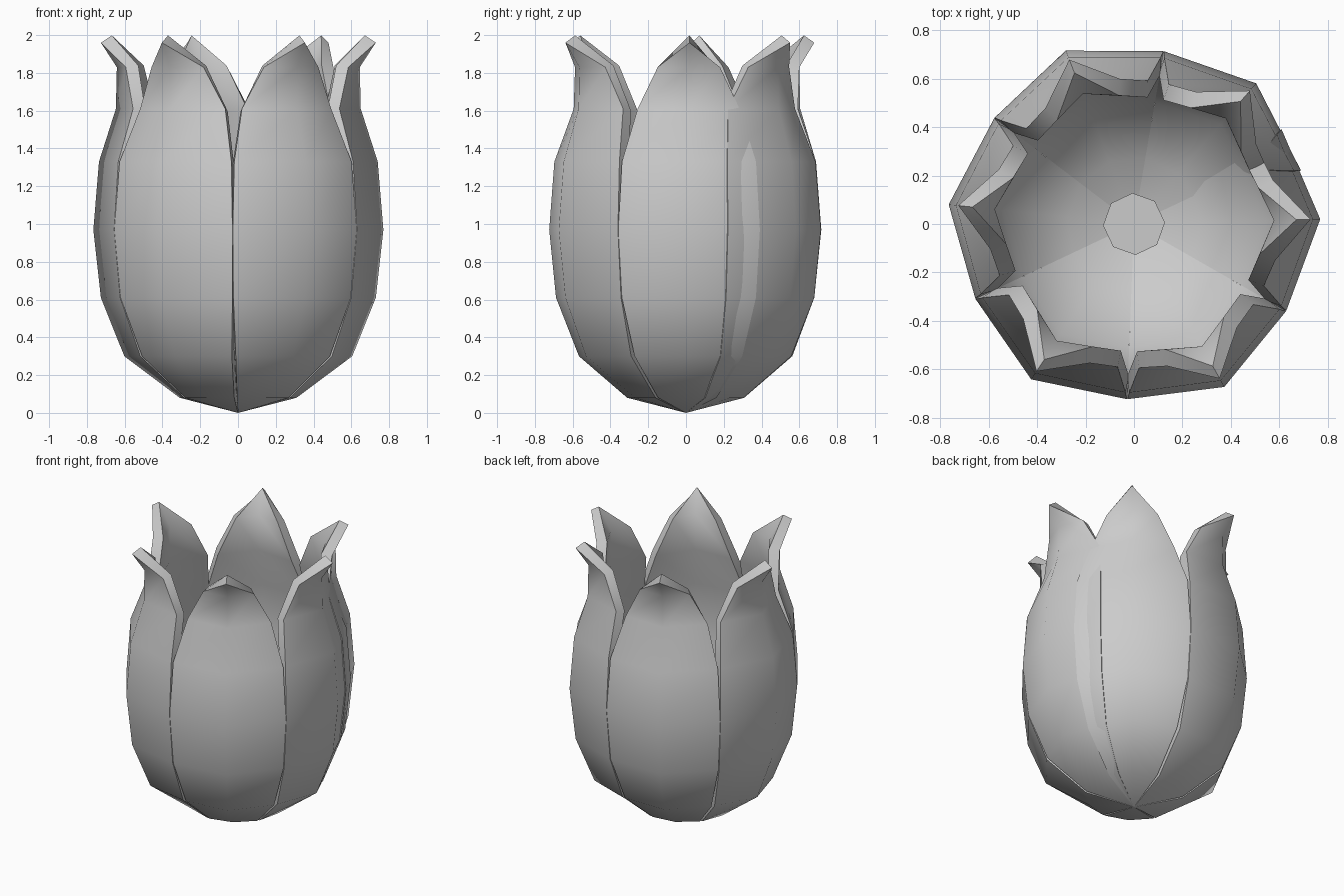
import bpy, bmesh
from math import radians, cos, sin

if "Cube" in bpy.data.objects:
    bpy.data.objects.remove(bpy.data.objects["Cube"])

# petal rows: height, mid-rib radius, edge radius, half width
ROWS = [(0.08, 0.31, 0.27, 0.155), (0.30, 0.605, 0.49, 0.285), (0.61, 0.73, 0.59, 0.355),
        (0.97, 0.77, 0.62, 0.375), (1.33, 0.74, 0.60, 0.355), (1.61, 0.65, 0.53, 0.27),
        (1.83, 0.645, 0.58, 0.165)]
TIP = (0.73, 0, 1.96)


def smooth(obj, angle):
    bpy.ops.object.select_all(action='DESELECT')
    obj.select_set(True)
    bpy.context.view_layer.objects.active = obj
    for m in list(obj.modifiers):
        bpy.ops.object.modifier_apply(modifier=m.name)
    bpy.ops.object.shade_smooth_by_angle(angle=radians(angle))


def petal(name, angle):
    bm = bmesh.new()
    base = bm.verts.new((0, 0, 0))
    tip = bm.verts.new(TIP)
    grid = [[bm.verts.new((re, -w, z)), bm.verts.new((rc, 0, z)), bm.verts.new((re, w, z))]
            for z, rc, re, w in ROWS]
    for c in (0, 1):
        bm.faces.new((base, grid[0][c + 1], grid[0][c]))
        for a, b in zip(grid, grid[1:]):
            bm.faces.new((a[c], a[c + 1], b[c + 1], b[c]))
        bm.faces.new((grid[-1][c], grid[-1][c + 1], tip))
    # make every face wind outward
    bm.normal_update()
    if grid[3][1].normal.x < 0:
        bmesh.ops.reverse_faces(bm, faces=bm.faces)
    me = bpy.data.meshes.new(name)
    bm.to_mesh(me)
    bm.free()
    obj = bpy.data.objects.new(name, me)
    bpy.context.collection.objects.link(obj)
    obj.rotation_euler.z = angle
    s = obj.modifiers.new("thickness", 'SOLIDIFY')
    s.thickness = 0.07
    s.offset = -1
    smooth(obj, 62)


# six overlapping petals, slightly more than 60 degrees apart
for i in range(6):
    petal(f"petal_{i + 1}", radians(1.5 - 62.5 * i))

# small octagonal flower centre
bpy.ops.mesh.primitive_cylinder_add(vertices=8, radius=0.128, depth=0.06,
                                    location=(0, 0, 0.09), rotation=(0, 0, radians(3)))
bpy.context.object.name = "flower_centre"
smooth(bpy.context.object, 30)
